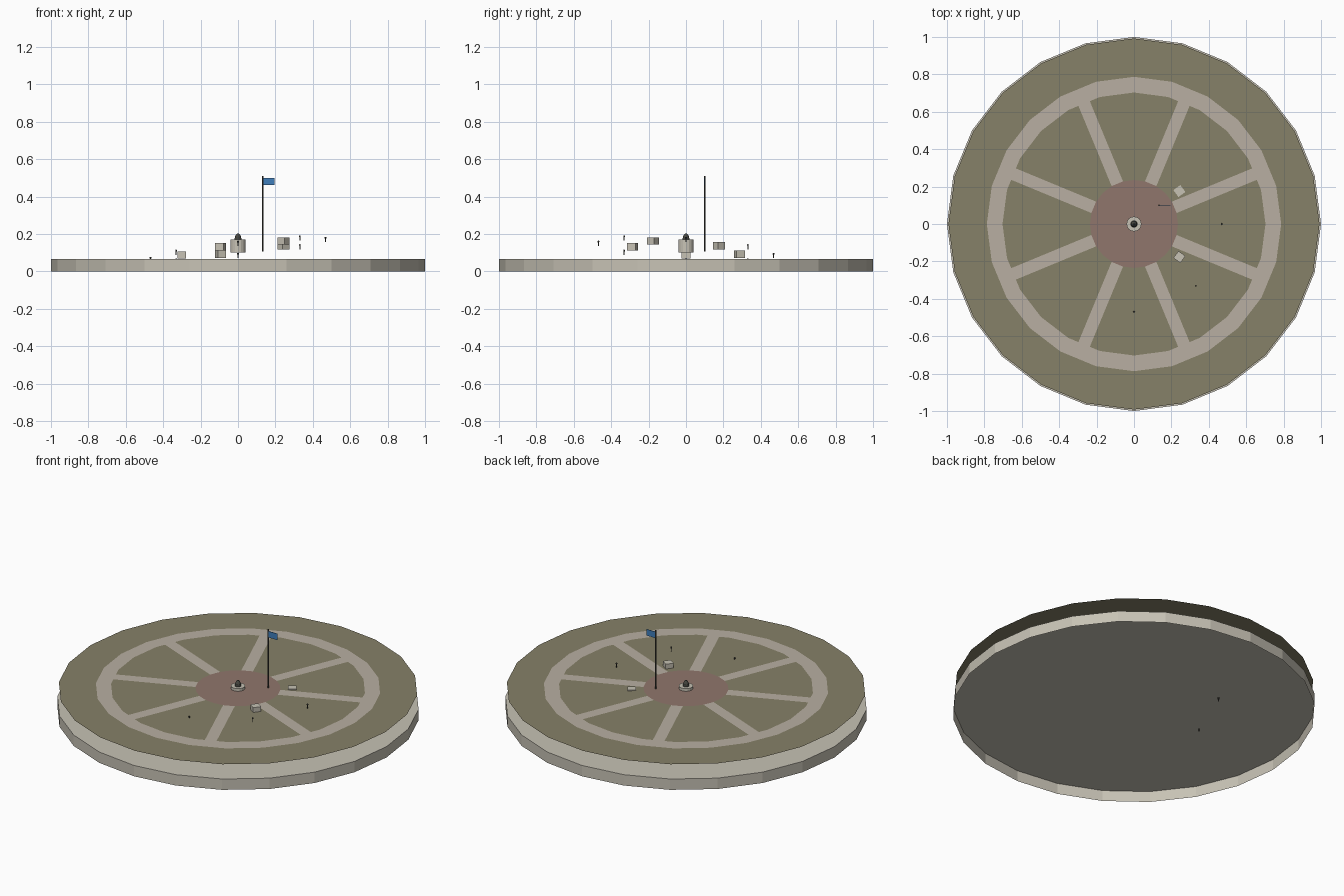
import bpy, bmesh
from math import pi, cos, sin, radians
from mathutils import Matrix

if "Cube" in bpy.data.objects:
    bpy.data.objects.remove(bpy.data.objects["Cube"])


def material(name, rgb):
    m = bpy.data.materials.new(name)
    m.diffuse_color = (*rgb, 1)
    m.use_nodes = True
    m.node_tree.nodes["Principled BSDF"].inputs["Base Color"].default_value = m.diffuse_color
    return m


STONE = material("pale_stone", (0.57, 0.54, 0.46))
GRASS = material("olive_ground", (0.24, 0.22, 0.14))
PATH = material("path", (0.48, 0.43, 0.36))
PLAZA = material("plaza", (0.28, 0.18, 0.15))
DARK = material("dark_metal", (0.06, 0.06, 0.05))
BLUE = material("flag_blue", (0.05, 0.21, 0.50))


def finish(name, bm, mat):
    me = bpy.data.meshes.new(name)
    bm.to_mesh(me)
    bm.free()
    me.materials.append(mat)
    ob = bpy.data.objects.new(name, me)
    bpy.context.collection.objects.link(ob)
    return ob


def lathe(name, profile, mat, sides=24, loc=(0, 0, 0), cap_bottom=True, cap_top=True):
    """Stack rings of (radius, z) into a flat-shaded round part."""
    bm = bmesh.new()
    rings = [[bm.verts.new((loc[0] + r * cos(2 * pi * i / sides),
                            loc[1] + r * sin(2 * pi * i / sides), loc[2] + z))
              for i in range(sides)] for r, z in profile]
    for a, b in zip(rings, rings[1:]):
        for i in range(sides):
            j = (i + 1) % sides
            bm.faces.new((a[i], a[j], b[j], b[i]))
    if cap_bottom:
        bm.faces.new(rings[0][::-1])
    if cap_top:
        bm.faces.new(rings[-1])
    return finish(name, bm, mat)


def box(name, size, loc, mat, turn=0):
    bm = bmesh.new()
    bmesh.ops.create_cube(bm, size=1, matrix=Matrix.Translation(loc)
                          @ Matrix.Rotation(turn, 4, 'Z') @ Matrix.Diagonal((*size, 1)))
    return finish(name, bm, mat)


def slope(x, y):
    """Height of the gently tilted layer the small objects stand on."""
    return 0.103 + 0.115 * x - 0.07 * y


TOP = 0.152

# base: open underneath, closed on top
lathe("base_rim", [(1, 0), (1, 0.066)], STONE, cap_bottom=False)

# thin ground sheet floating over the base
lathe("ground", [(0.992, TOP)], GRASS, cap_bottom=False)

# ring path, spokes and central plaza laid on the ground
lathe("ring_path", [(0.787, TOP + 0.0015), (0.703, TOP + 0.0015)], PATH,
      cap_bottom=False, cap_top=False)
for k in range(8):
    a = radians(22.5 + 45 * k)
    bm = bmesh.new()
    corners = ((0.225, -0.033), (0.72, -0.033), (0.72, 0.033), (0.225, 0.033))
    bm.faces.new([bm.verts.new((r * cos(a) - t * sin(a), r * sin(a) + t * cos(a), TOP + 0.001))
                  for r, t in corners])
    finish(f"spoke_path_{k + 1}", bm, PATH)
lathe("plaza", [(0.235, TOP + 0.002)], PLAZA, cap_bottom=False)

# central fountain with a dark pointed top
lathe("fountain_basin", [(0.04, 0.1), (0.04, 0.17)], STONE, 16)
lathe("fountain_top", [(0.018, 0.17), (0.017, 0.183), (0.011, 0.195), (0.004, 0.203)], DARK, 12)

# flagpole and flag
lathe("flagpole", [(0.004, 0.105), (0.004, 0.51)], DARK, 8, (0.133, 0.1, 0))
box("flag", (0.06, 0.003, 0.038), (0.166, 0.1, 0.481), BLUE)

# five huts in a circle
for k in range(5):
    a = radians(36 + 72 * k)
    x, y = 0.3 * cos(a), 0.3 * sin(a)
    box(f"hut_{k + 1}", (0.046, 0.046, 0.039), (x, y, slope(x, y) + 0.0185), STONE, a)

# eight small posts with knobs in a wider circle
for k in range(8):
    a = radians(45 * k)
    x, y = 0.468 * cos(a), 0.468 * sin(a)
    lathe(f"post_{k + 1}", [(0.0025, 0), (0.0025, 0.018), (0.0045, 0.02),
                            (0.0045, 0.026), (0.002, 0.028)],
          DARK, 8, (x, y, slope(x, y)))
